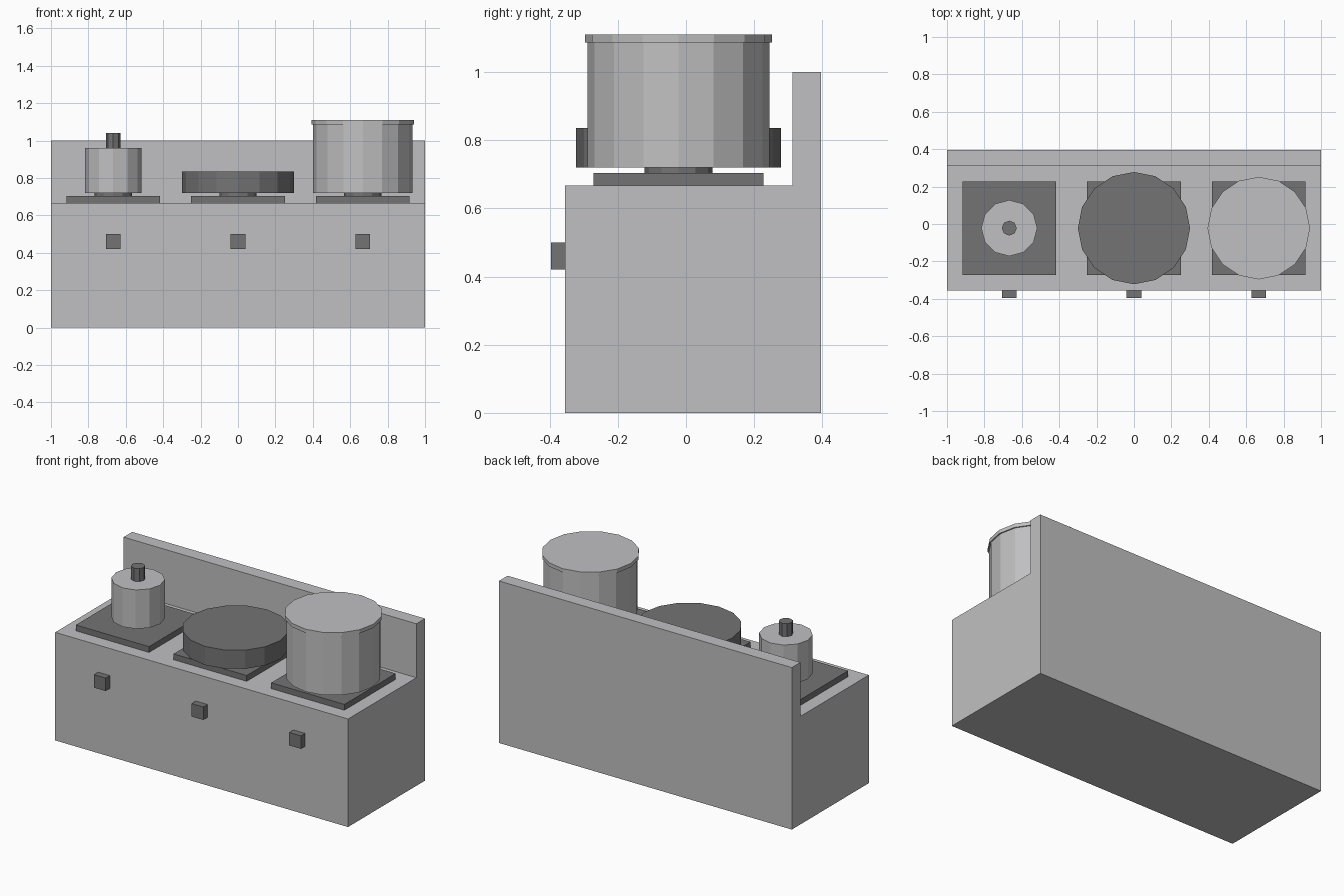
import bpy
import bmesh
from mathutils import Matrix

old = bpy.data.objects.get("Cube")
if old:
    bpy.data.objects.remove(old, do_unlink=True)


def material(name, value):
    mat = bpy.data.materials.new(name)
    mat.use_nodes = True
    color = (value, value, value * 1.02, 1)
    mat.diffuse_color = color
    mat.node_tree.nodes["Principled BSDF"].inputs["Base Color"].default_value = color
    return mat


LIGHT = material("light_steel", 0.53)
DARK = material("dark_iron", 0.175)


def finish(name, bm, mat):
    bmesh.ops.recalc_face_normals(bm, faces=bm.faces)
    mesh = bpy.data.meshes.new(name)
    bm.to_mesh(mesh)
    bm.free()
    mesh.materials.append(mat)
    obj = bpy.data.objects.new(name, mesh)
    bpy.context.collection.objects.link(obj)
    return obj


def box(name, x, y, z, mat):
    """Box from (low, high) spans on each axis."""
    bm = bmesh.new()
    spans = (x, y, z)
    center = [(a + b) / 2 for a, b in spans]
    size = [b - a for a, b in spans]
    bmesh.ops.create_cube(bm, size=1, matrix=Matrix.Translation(center) @ Matrix.Diagonal(size + [1]))
    return finish(name, bm, mat)


def disc(name, x, radius, low, high, sides, mat):
    """Upright flat-sided cylinder on the burner line."""
    bm = bmesh.new()
    bmesh.ops.create_cone(bm, cap_ends=True, segments=sides, radius1=radius, radius2=radius,
                          depth=high - low,
                          matrix=Matrix.Translation((x, BURNER_Y, (low + high) / 2)))
    return finish(name, bm, mat)


FRONT, BACK, BURNER_Y = -0.355, 0.396, -0.022
TOP, PLATE_TOP, POT_BASE = 0.667, 0.703, 0.72
SPACING = 0.667

# Stove body with its raised back: side profile extruded across the width
profile = [(FRONT, 0), (BACK, 0), (BACK, 1), (0.312, 1), (0.312, TOP), (FRONT, TOP)]
bm = bmesh.new()
face = bm.faces.new([bm.verts.new((-1, y, z)) for y, z in profile])
side = bmesh.ops.extrude_face_region(bm, geom=[face])
bmesh.ops.translate(bm, vec=(2, 0, 0),
                    verts=[v for v in side["geom"] if isinstance(v, bmesh.types.BMVert)])
finish("stove_body", bm, LIGHT)

# Hot plates, burners and front knobs
for label, x in (("right", -SPACING), ("middle", 0), ("left", SPACING)):
    box(label + "_hot_plate", (x - 0.25, x + 0.25), (BURNER_Y - 0.25, BURNER_Y + 0.25),
        (TOP, PLATE_TOP), DARK)
    disc(label + "_burner", x, 0.1, PLATE_TOP, POT_BASE, 12, DARK)
    box(label + "_knob", (x - 0.04, x + 0.04), (-0.396, FRONT), (0.42, 0.5), DARK)

# Small pot with a tall grip
disc("small_pot", -SPACING, 0.15, POT_BASE, 0.96, 12, LIGHT)
disc("small_pot_grip", -SPACING, 0.04, 0.96, 1.04, 8, DARK)

# Wide pan
disc("pan", 0, 0.3, POT_BASE, 0.835, 16, DARK)

# Large pot with lid
disc("large_pot", SPACING, 0.267, POT_BASE, 1.087, 16, LIGHT)
disc("large_pot_lid", SPACING, 0.274, 1.087, 1.11, 16, LIGHT)
